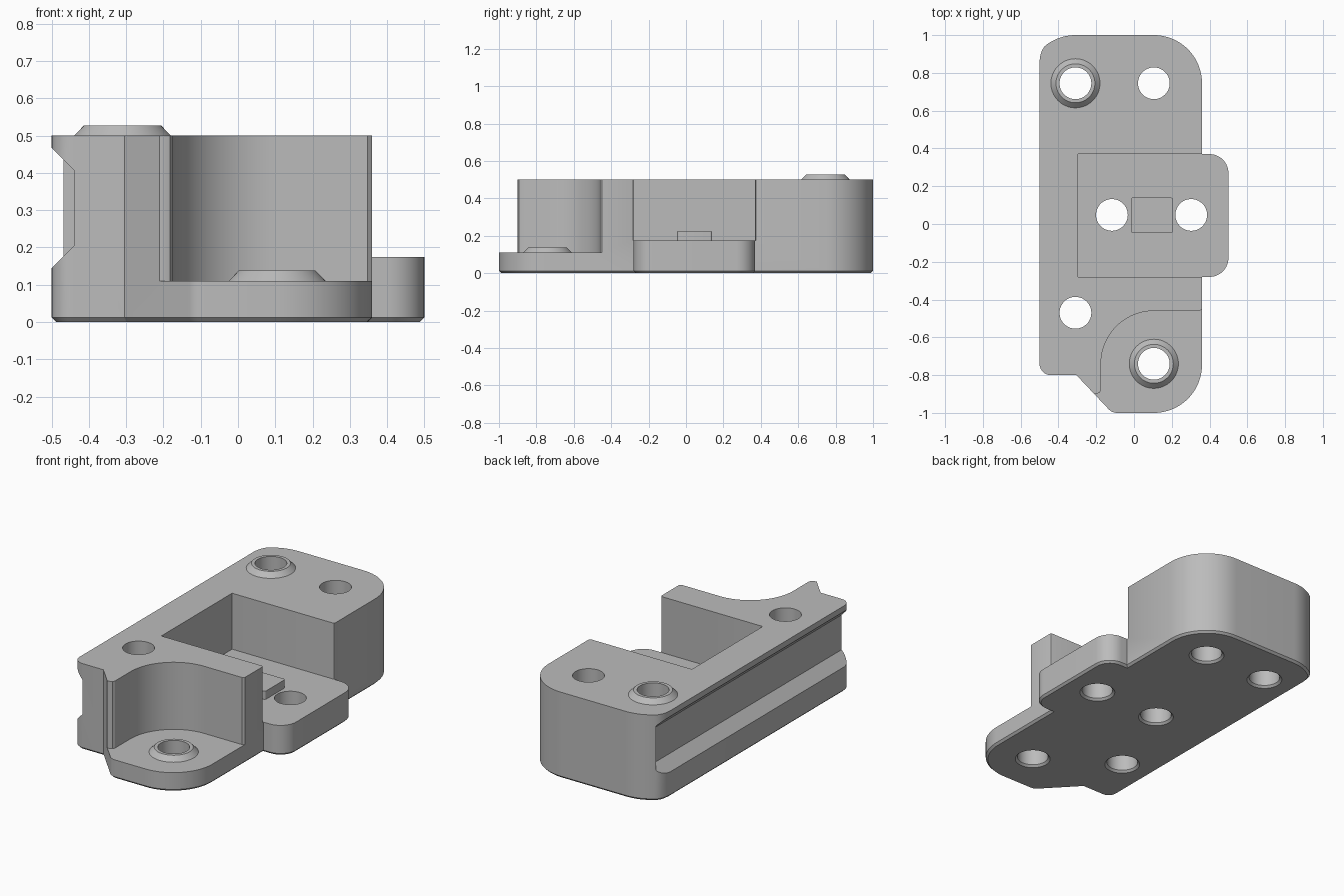
import bpy, bmesh
from math import sin, cos, tan, radians, pi
from mathutils import Vector

if "Cube" in bpy.data.objects:
    bpy.data.objects.remove(bpy.data.objects["Cube"])

grey = bpy.data.materials.new("mid grey")
grey.use_nodes = True
grey.diffuse_color = (0.5, 0.5, 0.5, 1)
grey.node_tree.nodes["Principled BSDF"].inputs["Base Color"].default_value = (0.5, 0.5, 0.5, 1)


def arc(cx, cy, r, a0, a1, n=20):
    """Points along a circular arc, angles in degrees."""
    angles = [radians(a0 + (a1 - a0) * i / n) for i in range(n + 1)]
    return [(cx + r * cos(a), cy + r * sin(a)) for a in angles]


def circle(cx, cy, r, n=64):
    return arc(cx, cy, r, 0, 360, n)[:-1]


def flat(outline, z):
    return [(x, y, z) for x, y in outline]


def loft(name, rings, loop=False):
    """Skin a stack of equal rings; cap the ends unless it loops."""
    bm = bmesh.new()
    vs = [[bm.verts.new(p) for p in ring] for ring in rings]
    n = len(vs[0])
    pairs = list(zip(vs, vs[1:])) + ([(vs[-1], vs[0])] if loop else [])
    for a, b in pairs:
        for i in range(n):
            j = (i + 1) % n
            bm.faces.new((a[i], a[j], b[j], b[i]))
    if not loop:
        bm.faces.new(vs[0][::-1])
        bm.faces.new(vs[-1])
    bmesh.ops.recalc_face_normals(bm, faces=bm.faces)
    mesh = bpy.data.meshes.new(name)
    bm.to_mesh(mesh)
    bm.free()
    mesh.materials.append(grey)
    ob = bpy.data.objects.new(name, mesh)
    bpy.context.collection.objects.link(ob)
    return ob


def select(ob):
    bpy.ops.object.select_all(action='DESELECT')
    ob.select_set(True)
    bpy.context.view_layer.objects.active = ob


def cut(target, cutter):
    """Subtract the cutter and discard it."""
    cutter.hide_render = True
    mod = target.modifiers.new("cut", 'BOOLEAN')
    mod.operation = 'DIFFERENCE'
    mod.solver = 'EXACT'
    mod.object = cutter
    select(target)
    bpy.ops.object.modifier_apply(modifier=mod.name)
    bpy.data.objects.remove(cutter)


def inset(outline, d):
    """Move a counter-clockwise outline inwards with mitred corners."""
    out = []
    for i, p in enumerate(outline):
        p = Vector(p)
        e0 = (p - Vector(outline[i - 1])).normalized()
        e1 = (Vector(outline[(i + 1) % len(outline)]) - p).normalized()
        n0, n1 = Vector((-e0.y, e0.x)), Vector((-e1.y, e1.x))
        q = p + (n0 + n1) * d / (1 + n0.dot(n1))
        out.append((q.x, q.y))
    return out


# Plan outline: rounded front lug, side tongue, rounded back, slanted front left
outline = (
    arc(-0.09, -0.94, 0.06, 225, 270, 6)
    + arc(0.105, -0.745, 0.255, 270, 360)
    + [(0.36, -0.28)]
    + arc(0.4, -0.18, 0.1, 270, 360, 12)
    + arc(0.4, 0.27, 0.1, 0, 90, 12)
    + [(0.36, 0.37)]
    + arc(0.105, 0.745, 0.255, 0, 90)
    + arc(-0.31, 0.745, 0.255, 90, 130, 10)
    + [(-0.488, 0.918), (-0.497, 0.888), (-0.5, 0.86)]
    + arc(-0.44, -0.74, 0.06, 180, 270, 10)
    + [(-0.305, -0.8)]
)
body = loft("body", [flat(inset(outline, 0.012), 0), flat(outline, 0.012), flat(outline, 0.5)])

# Round clearance above the front lug
lug_cut = arc(0.105, -0.74, 0.28, 90, 180) + [
    (-0.175, -0.88), (-0.182, -0.893), (-0.2, -0.9), (-0.3, -0.9),
    (-0.3, -1.1), (0.6, -1.1), (0.6, -0.45), (0.36, -0.45), (0.348, -0.46)]
cut(body, loft("lug_cutter", [flat(lug_cut, 0.11), flat(lug_cut, 0.7)]))

# Pocket open to the side, above the tongue
pocket = [(-0.297, -0.28), (0.35, -0.28), (0.357, -0.283), (0.36, -0.29), (0.6, -0.29),
          (0.6, 0.38), (0.36, 0.38), (0.357, 0.373), (0.35, 0.37), (-0.297, 0.37)]
cut(body, loft("pocket_cutter", [flat(pocket, 0.175), flat(pocket, 0.7)]))

# Dovetail-like groove along the right side
groove = [(-0.54, 0.105), (-0.44, 0.205), (-0.44, 0.407), (-0.54, 0.507)]
cut(body, loft("groove_cutter", [[(x, y, z) for x, z in groove] for y in (-1.1, 0.945)]))

# Screw holes, chamfered underneath
bosses = [(-0.31, 0.745, 0.5), (0.105, -0.74, 0.11)]
holes = [b[:2] for b in bosses] + [(0.105, 0.745), (-0.31, -0.47), (-0.117, 0.048), (0.303, 0.048)]
R = 0.084
for x, y in holes:
    steps = [(R + 0.022, -0.01), (R, 0.012), (R, 0.7)]
    cut(body, loft("hole_cutter", [flat(circle(x, y, r), z) for r, z in steps]))

# Tapered collars around two of the holes
parts = [body]
for name, (x, y, z) in zip(("back_collar", "front_collar"), bosses):
    steps = [(R, 0), (0.13, 0), (0.103, 0.028), (R, 0.028)]
    parts.append(loft(name, [flat(circle(x, y, r), z + h) for r, h in steps], loop=True))

# Small raised pad between the pocket holes
r = 0.012
pad = []
for k, (x, y) in enumerate([(0.207, 0.14), (-0.017, 0.14), (-0.017, -0.047), (0.207, -0.047)]):
    sx, sy = (-1 if x > 0.1 else 1), (-1 if y > 0 else 1)
    pad += arc(x + sx * r, y + sy * r, r, 90 * k, 90 * k + 90, 5)
parts.append(loft("pocket_pad", [flat(pad, 0.175), flat(pad, 0.223)]))

for ob in parts:
    select(ob)
    bpy.ops.object.shade_smooth_by_angle(angle=radians(25))
